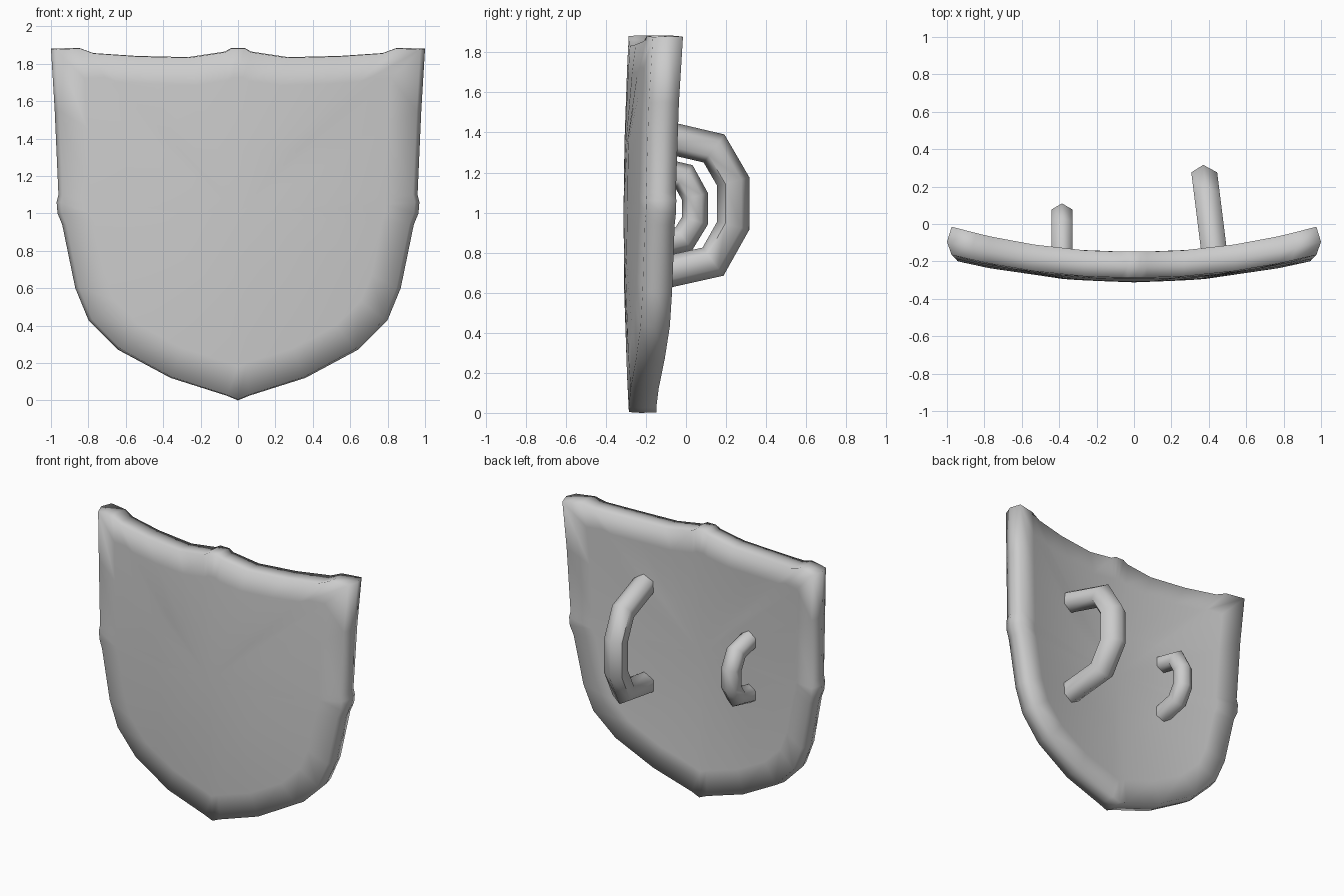
import bpy, bmesh, math
from mathutils import Vector

if "Cube" in bpy.data.objects:
    bpy.data.objects.remove(bpy.data.objects["Cube"])


def finish(name, bm, angle):
    bmesh.ops.recalc_face_normals(bm, faces=bm.faces)
    me = bpy.data.meshes.new(name)
    bm.to_mesh(me)
    bm.free()
    ob = bpy.data.objects.new(name, me)
    bpy.context.collection.objects.link(ob)
    bpy.ops.object.select_all(action='DESELECT')
    bpy.context.view_layer.objects.active = ob
    ob.select_set(True)
    bpy.ops.object.shade_smooth_by_angle(angle=math.radians(angle))
    return ob


def bridge(bm, a, b):
    n = len(a)
    for i in range(n):
        j = (i + 1) % n
        bm.faces.new((a[i], a[j], b[j], b[i]))


# Shield body: right half of the outline (x, z), mirrored, then stepped loops
half = [(0, 1.885), (0.035, 1.885), (0.07, 1.865), (0.27, 1.835), (0.55, 1.842),
        (0.79, 1.858), (0.865, 1.885), (1, 1.88), (0.98, 1.55), (0.96, 1.1),
        (0.97, 1.06), (0.965, 1.0), (0.94, 0.94), (0.87, 0.6), (0.8, 0.43),
        (0.64, 0.27), (0.36, 0.12), (0.06, 0.025), (0, 0)]
outline = half + [(-x, z) for x, z in half[-2:0:-1]]
ZC = 1.0


def dish(x, z, y0, k):
    # slab surface bowed across x and slightly along z
    return y0 + k * x * x - 0.026 * (1 - ((z - 0.95) / 0.93) ** 2)


# each loop: x scale, z scale, depth, curvature across x (front to back)
F, B = (-0.286, 0.127), (-0.148, 0.14)
loops = [(0.4, 0.4, *F), (0.82, 0.82, *F), (0.975, 0.996, *F),
         (1.0, 1.0, -0.225, 0.13), (0.975, 0.997, *B), (0.82, 0.82, *B), (0.4, 0.4, *B)]

bm = bmesh.new()
rings = []
for sx, sz, y0, k in loops:
    ring = []
    for x, z in outline:
        px, pz = x * sx, ZC + (z - ZC) * sz
        ring.append(bm.verts.new((px, dish(px, pz, y0, k), pz)))
    rings.append(ring)
for a, b in zip(rings, rings[1:]):
    bridge(bm, a, b)
for ring, side in ((rings[0], F), (rings[-1], B)):
    c = bm.verts.new((0, dish(0, ZC, *side), ZC))
    for i in range(len(ring)):
        bm.faces.new((ring[i], ring[(i + 1) % len(ring)], c))
finish("shield_body", bm, 180)


# Handles: six-sided tube swept along a mitred path in the y-z plane
def handle(name, path, radius, x0, lean):
    pts = [Vector(p) for p in path]
    bm = bmesh.new()
    rings = []
    for i, p in enumerate(pts):
        d0 = (p - pts[max(i - 1, 0)])
        d1 = (pts[min(i + 1, len(pts) - 1)] - p)
        d0 = (d0 if d0.length else d1).normalized()
        d1 = (d1 if d1.length else d0).normalized()
        t = (d0 + d1).normalized()
        n = Vector((t.y, -t.x)) / t.dot(d1)
        ring = []
        for k in range(6):
            a = k * math.pi / 3
            q = p + n * radius * math.cos(a)
            ring.append(bm.verts.new((x0 + lean * q.x + radius * math.sin(a), q.x, q.y)))
        rings.append(ring)
    for a, b in zip(rings, rings[1:]):
        bridge(bm, a, b)
    bm.faces.new(rings[0])
    bm.faces.new(rings[-1])
    finish(name, bm, 62)


handle("arm_strap", [(-0.18, 1.395), (0.14, 1.32), (0.236, 1.155), (0.236, 0.935),
                     (0.135, 0.755), (-0.18, 0.685)], 0.08, 0.41, -0.125)
handle("hand_grip", [(-0.18, 1.22), (-0.01, 1.18), (0.045, 1.08), (0.045, 0.96),
                     (-0.01, 0.87), (-0.18, 0.83)], 0.065, -0.385, 0)
